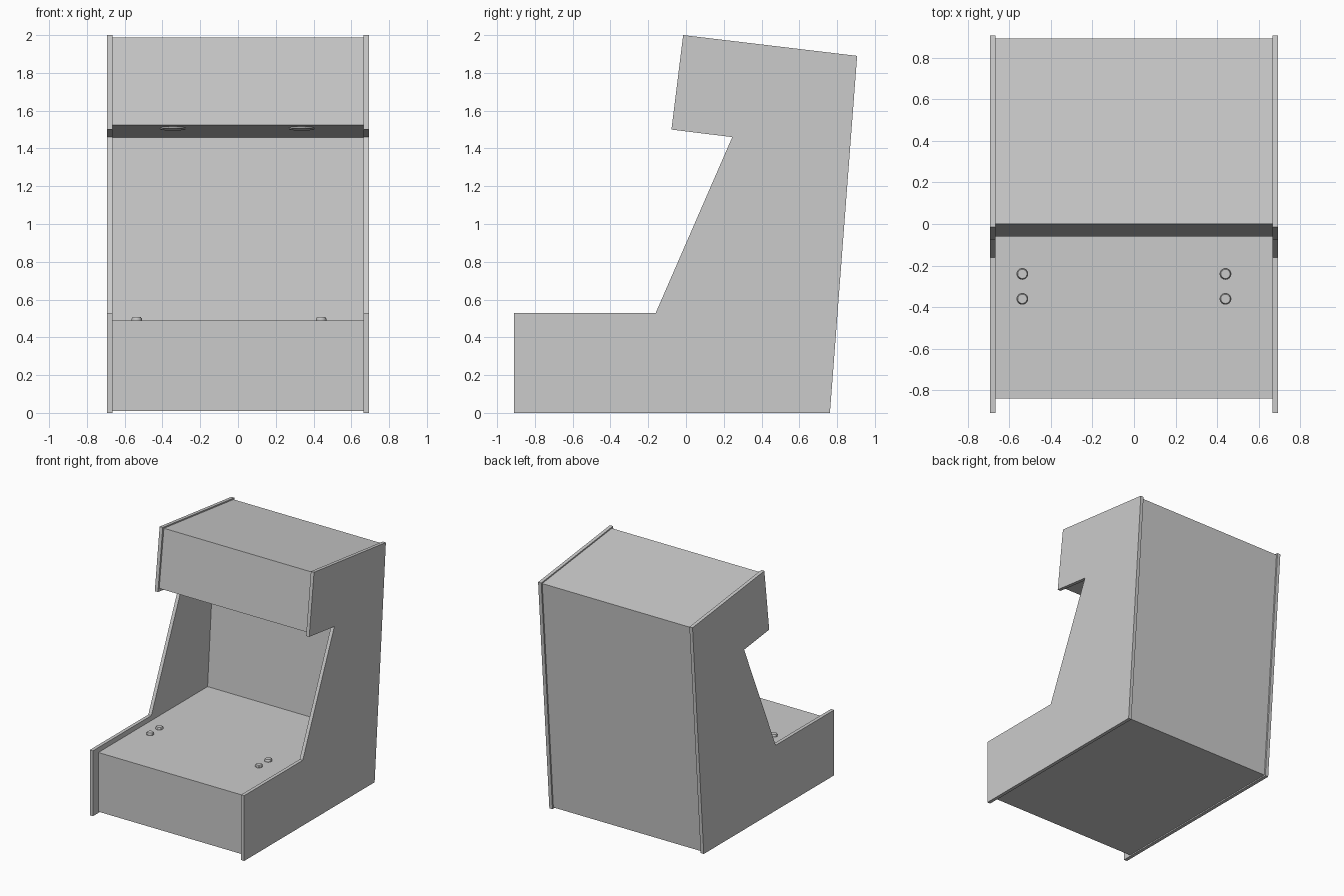
import bpy, bmesh, math
from mathutils import Matrix

if "Cube" in bpy.data.objects:
    bpy.data.objects.remove(bpy.data.objects["Cube"])


def make_object(name, bm):
    bmesh.ops.recalc_face_normals(bm, faces=bm.faces[:])
    mesh = bpy.data.meshes.new(name)
    bm.to_mesh(mesh)
    bm.free()
    obj = bpy.data.objects.new(name, mesh)
    bpy.context.collection.objects.link(obj)
    return obj


def prism(name, profile, x0, x1):
    """Extrude a (y, z) profile from x0 to x1."""
    bm = bmesh.new()
    face = bm.faces.new([bm.verts.new((x0, y, z)) for y, z in profile])
    ext = bmesh.ops.extrude_face_region(bm, geom=[face])
    verts = [v for v in ext["geom"] if isinstance(v, bmesh.types.BMVert)]
    bmesh.ops.translate(bm, verts=verts, vec=(x1 - x0, 0, 0))
    return make_object(name, bm)


def disc(name, loc, r_low, r_top, depth, tilt=0.0):
    bm = bmesh.new()
    bmesh.ops.create_cone(bm, cap_ends=True, segments=32,
                          radius1=r_low, radius2=r_top, depth=depth)
    bm.transform(Matrix.Translation(loc) @ Matrix.Rotation(tilt, 4, "X"))
    obj = make_object(name, bm)
    for o in bpy.context.selected_objects:
        o.select_set(False)
    obj.select_set(True)
    bpy.context.view_layer.objects.active = obj
    bpy.ops.object.shade_smooth_by_angle(angle=math.radians(30))
    return obj


# Side panels
side = [(-0.91, 0), (-0.91, 0.53), (-0.16, 0.53), (0.245, 1.46),
        (-0.077, 1.50), (-0.015, 2.0), (0.906, 1.89), (0.762, 0)]
prism("side_panel_left", side, -0.693, -0.665)
prism("side_panel_right", side, 0.665, 0.693)

# Inset body: front, control deck, recessed screen, marquee, top and back
body = [(-0.84, 0.01), (-0.84, 0.49), (0.56, 0.49), (0.634, 1.458),
        (-0.06, 1.523), (0.0, 1.988), (0.893, 1.881), (0.75, 0.01)]
prism("cabinet_body", body, -0.665, 0.665)

# Control buttons: two pairs on the deck
for side_name, x in (("left", -0.537), ("right", 0.44)):
    for row, y in (("front", -0.36), ("back", -0.24)):
        disc(f"button_{side_name}_{row}_collar", (x, y, 0.493), 0.028, 0.028, 0.012)
        disc(f"button_{side_name}_{row}_cap", (x, y, 0.5035), 0.026, 0.022, 0.009)

# Speakers under the marquee
tilt = math.atan2(1.458 - 1.523, 0.634 + 0.06)
for side_name, x in (("left", -0.345), ("right", 0.337)):
    disc(f"speaker_{side_name}", (x, 0.09, 1.508), 0.067, 0.067, 0.014, tilt)
